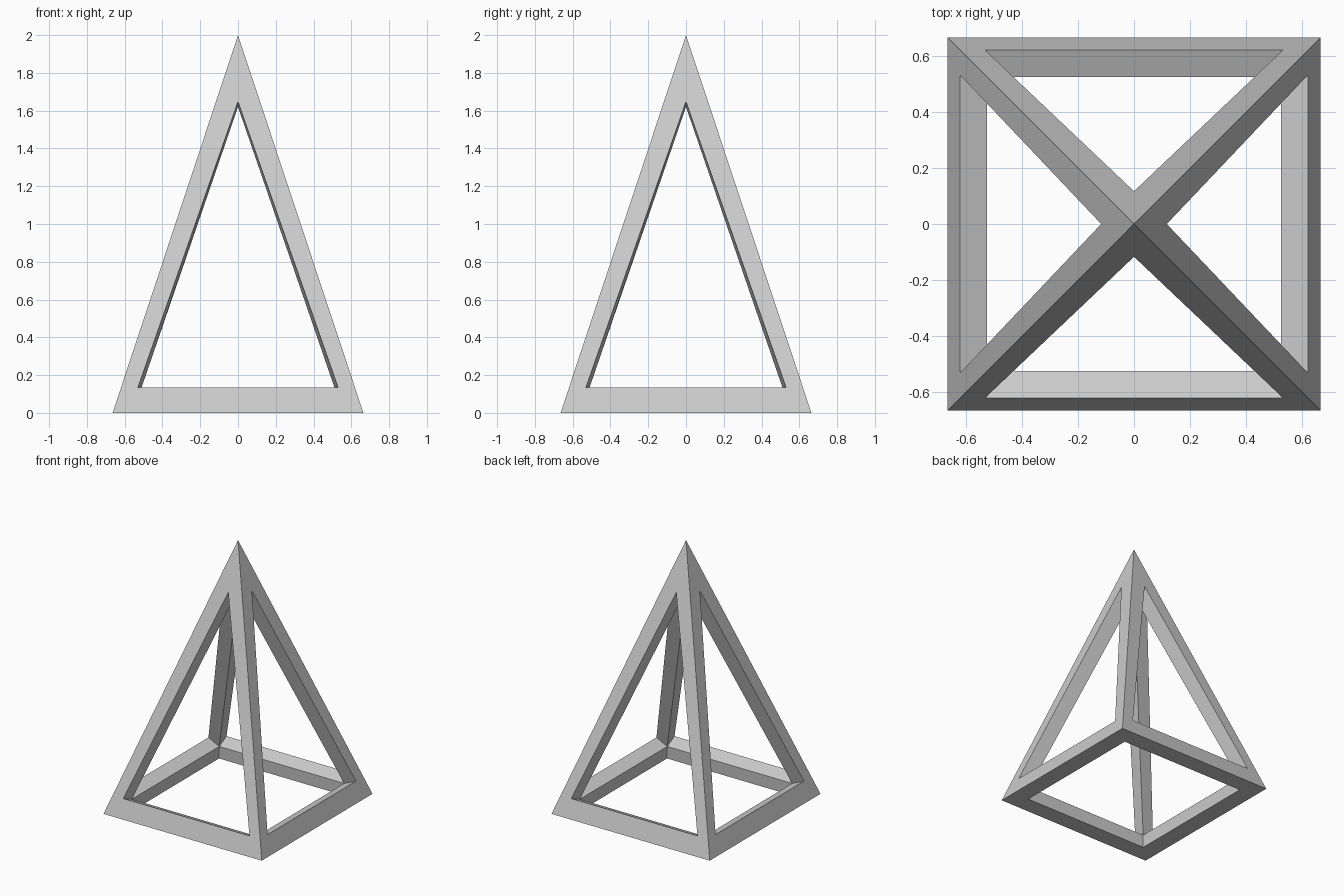
import bpy
import bmesh
from mathutils import Vector, Matrix
from math import pi

cube = bpy.data.objects.get("Cube")
if cube:
    bpy.data.objects.remove(cube, do_unlink=True)

HALF, HEIGHT = 0.664, 2.0          # outer pyramid
OPEN_HALF, SILL, PEAK = 0.53, 0.135, 1.648   # triangular openings
CORE_HALF, CORE_LOW, CORE_TOP = 0.524, 0.095, 1.62   # inner edges of the bars

grey = bpy.data.materials.new("Light grey")
grey.use_nodes = True
colour = (0.6, 0.6, 0.6, 1)
grey.diffuse_color = colour
grey.node_tree.nodes["Principled BSDF"].inputs["Base Color"].default_value = colour


def on_slope(x, z):
    """Point on the front sloping side."""
    return Vector((x, -HALF * (1 - z / HEIGHT), z))


def band(bm, first, second):
    """Closed strip of quads between two matching loops."""
    n = len(first)
    for i in range(n):
        j = (i + 1) % n
        loop = (first[i], first[j], second[j], second[i])
        bm.faces.new([bm.verts.new(p) for p in loop])


def square(half, z):
    return [Vector((x * half, y * half, z)) for x, y in ((-1, 1), (1, 1), (1, -1), (-1, -1))]


bm = bmesh.new()

# Four sloping sides: outer border and the reveal leading to the inner edges
outer = [Vector((-HALF, -HALF, 0)), Vector((HALF, -HALF, 0)), Vector((0, 0, HEIGHT))]
opening = [on_slope(-OPEN_HALF, SILL), on_slope(OPEN_HALF, SILL), on_slope(0, PEAK)]
core = [Vector((-CORE_HALF, -CORE_HALF, CORE_LOW)),
        Vector((CORE_HALF, -CORE_HALF, CORE_LOW)), Vector((0, 0, CORE_TOP))]
for k in range(4):
    turn = Matrix.Rotation(k * pi / 2, 3, "Z")
    rings = [[turn @ p for p in ring] for ring in (outer, opening, core)]
    band(bm, rings[0], rings[1])
    band(bm, rings[1], rings[2])

# Underside border and the inner wall of the base
band(bm, square(HALF, 0), square(OPEN_HALF, 0))
band(bm, square(OPEN_HALF, 0), square(CORE_HALF, CORE_LOW))

bmesh.ops.remove_doubles(bm, verts=bm.verts, dist=0.0005)
bmesh.ops.recalc_face_normals(bm, faces=bm.faces)
mesh = bpy.data.meshes.new("pyramid_frame")
bm.to_mesh(mesh)
bm.free()
mesh.materials.append(grey)
frame = bpy.data.objects.new("pyramid_frame", mesh)
bpy.context.collection.objects.link(frame)
